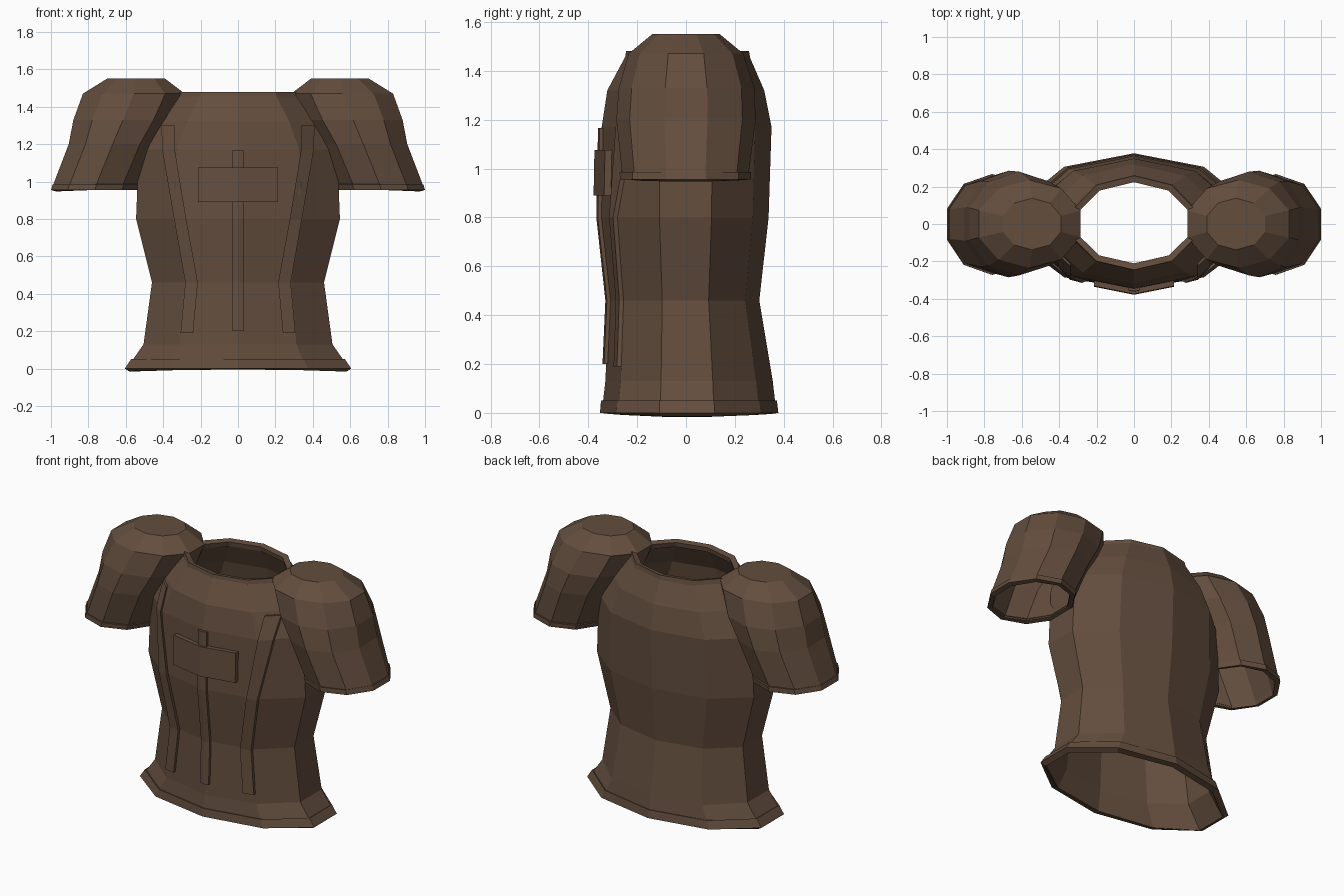
import bpy, bmesh, math
from mathutils import Vector
from mathutils.bvhtree import BVHTree

if "Cube" in bpy.data.objects:
    bpy.data.objects.remove(bpy.data.objects["Cube"])

leather = bpy.data.materials.new("brown_leather")
leather.diffuse_color = (0.125, 0.075, 0.048, 1)
leather.use_nodes = True
leather.node_tree.nodes["Principled BSDF"].inputs["Base Color"].default_value = leather.diffuse_color


def finish(name, bm, thickness=0.0, mirror=False):
    bmesh.ops.recalc_face_normals(bm, faces=bm.faces)
    mesh = bpy.data.meshes.new(name)
    bm.to_mesh(mesh)
    ob = bpy.data.objects.new(name, mesh)
    bpy.context.collection.objects.link(ob)
    mesh.materials.append(leather)
    if thickness:
        mod = ob.modifiers.new("thickness", 'SOLIDIFY')
        mod.thickness, mod.offset = thickness, -1
    if mirror:
        ob.modifiers.new("mirror", 'MIRROR')
    return ob


def loft(rings, cap=False):
    """Ten-sided shell through rings of (z, centre x, half width, front depth, back depth)."""
    bm = bmesh.new()
    loops = []
    for z, cx, w, front, back in rings:
        loop = []
        for i in range(10):
            a = math.radians(90 + 36 * i)
            s = math.sin(a)
            x = cx + w * math.cos(a) / math.cos(math.radians(18))
            loop.append(bm.verts.new((x, s * (back if s > 0 else front), z)))
        loops.append(loop)
    for lo, hi in zip(loops, loops[1:]):
        for i in range(10):
            j = (i + 1) % 10
            bm.faces.new((lo[i], lo[j], hi[j], hi[i]))
    if cap:
        bm.faces.new(loops[-1])
    return bm


# Torso shell, flared hem to neck
torso_bm = loft([(0.0, 0, 0.595, 0.345, 0.37), (0.13, 0, 0.505, 0.33, 0.355),
                 (0.46, 0, 0.46, 0.315, 0.30), (0.80, 0, 0.545, 0.352, 0.338),
                 (1.17, 0, 0.53, 0.345, 0.35), (1.32, 0, 0.445, 0.322, 0.32),
                 (1.47, 0, 0.32, 0.242, 0.255)])
finish("torso", torso_bm, 0.03)
surface = BVHTree.FromBMesh(torso_bm)

# Hem band and neck collar
finish("hem_band", loft([(0.0, 0, 0.605, 0.352, 0.378), (0.05, 0, 0.572, 0.348, 0.372)]), 0.03)
finish("neck_collar", loft([(1.45, 0, 0.335, 0.25, 0.263), (1.48, 0, 0.325, 0.245, 0.258)]), 0.035)

# Puffed sleeves with capped shoulder, and their cuffs
finish("sleeve", loft([(0.965, 0.765, 0.23, 0.26, 0.255), (1.20, 0.67, 0.235, 0.285, 0.285),
                       (1.33, 0.615, 0.265, 0.275, 0.28), (1.47, 0.557, 0.272, 0.235, 0.235),
                       (1.55, 0.545, 0.155, 0.138, 0.138)], cap=True), 0.025, True)
finish("sleeve_cuff", loft([(0.955, 0.765, 0.235, 0.27, 0.265),
                            (0.985, 0.756, 0.235, 0.272, 0.267)]), 0.03, True)


def trim(name, rows, columns, depth, mirror=False):
    """Raised strip draped on the torso front; rows are (z, left x, right x)."""
    bm = bmesh.new()
    layers = []
    for out in (-0.02, depth):
        grid = []
        for z, x0, x1 in rows:
            line = []
            for i in range(columns + 1):
                x = x0 + (x1 - x0) * i / columns
                hit = surface.ray_cast(Vector((x, -2, z)), Vector((0, 1, 0)))[0]
                line.append(bm.verts.new((x, hit.y - out, z)))
            grid.append(line)
        layers.append(grid)
    for g in layers:
        for a, b in zip(g, g[1:]):
            for i in range(columns):
                bm.faces.new((a[i], a[i + 1], b[i + 1], b[i]))
    rims = [g[0] + [r[-1] for r in g[1:]] + g[-1][-2::-1] + [r[0] for r in g[-2:0:-1]] for g in layers]
    n = len(rims[0])
    for i in range(n):
        j = (i + 1) % n
        bm.faces.new((rims[0][i], rims[0][j], rims[1][j], rims[1][i]))
    finish(name, bm, mirror=mirror)


# Front seams and chest panel
trim("centre_strip", [(z, -0.03, 0.03) for z in (0.20, 0.46, 0.80, 1.165)], 2, 0.015)
trim("side_strip", [(0.19, 0.24, 0.307), (0.46, 0.215, 0.282), (0.80, 0.277, 0.342),
                    (1.17, 0.338, 0.405), (1.30, 0.34, 0.41)], 1, 0.018, True)
trim("chest_panel", [(0.89, -0.215, 0.215), (1.075, -0.215, 0.215)], 2, 0.028)
